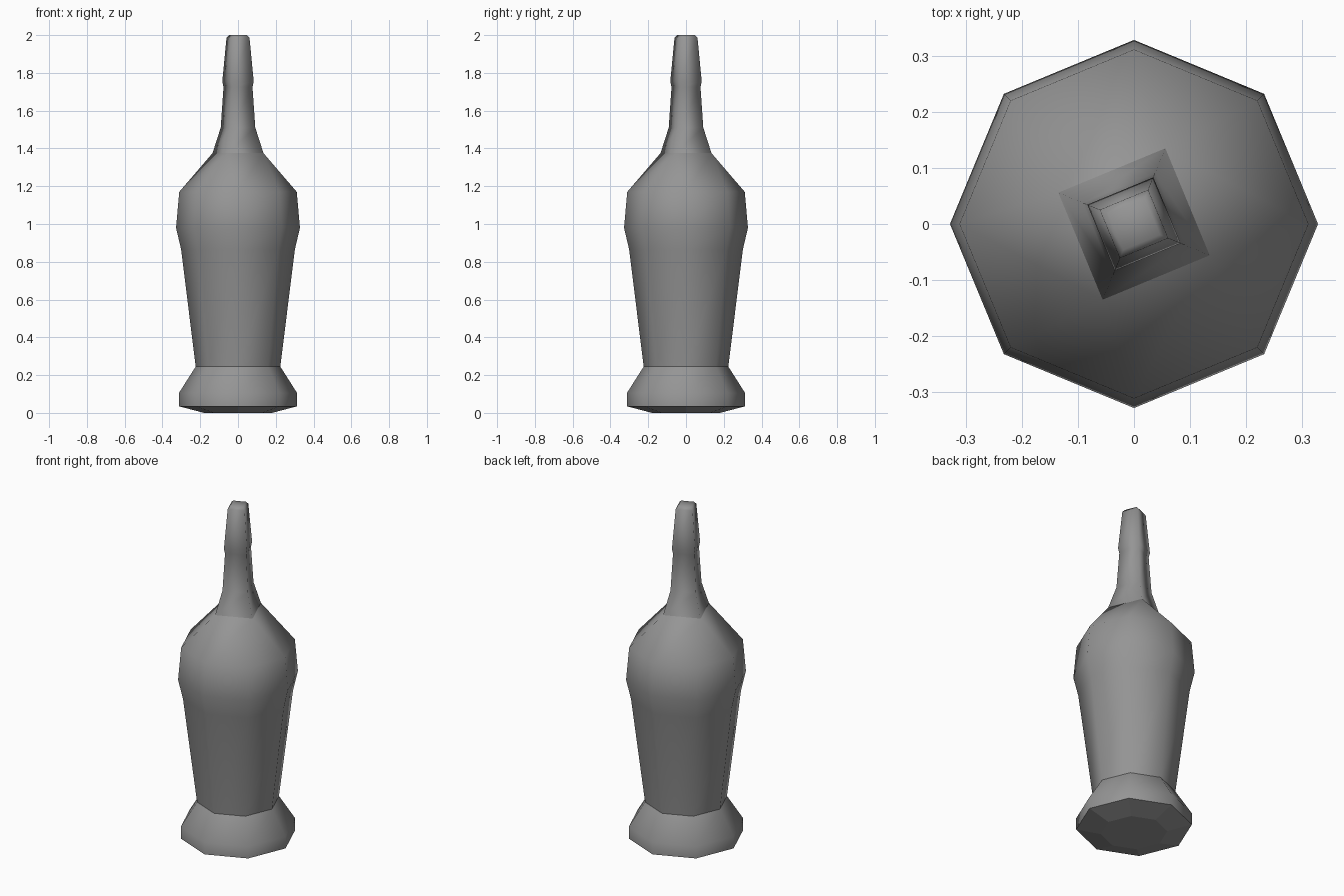
import bpy, bmesh, math

cube = bpy.data.objects.get("Cube")
if cube:
    bpy.data.objects.remove(cube, do_unlink=True)

grey = bpy.data.materials.new("plain grey")
grey.use_nodes = True
COLOUR = (0.3, 0.3, 0.3, 1)
grey.diffuse_color = COLOUR
grey.node_tree.nodes["Principled BSDF"].inputs["Base Color"].default_value = COLOUR


def ring(bm, sides, radius, z, turn=0.0):
    step = math.tau / sides
    return [bm.verts.new((radius * math.cos(turn + step * i),
                          radius * math.sin(turn + step * i), z)) for i in range(sides)]


def skin(bm, low, high):
    n = len(low)
    for i in range(n):
        j = (i + 1) % n
        bm.faces.new((low[i], low[j], high[j], high[i]))


def stack(bm, sides, profile, turn=0.0):
    rings = [ring(bm, sides, r, z, turn) for r, z in profile]
    for low, high in zip(rings, rings[1:]):
        skin(bm, low, high)
    return rings


def finish(bm, name, smooth=True):
    mesh = bpy.data.meshes.new(name)
    bm.to_mesh(mesh)
    bm.free()
    mesh.materials.append(grey)
    for face in mesh.polygons:
        face.use_smooth = smooth
    obj = bpy.data.objects.new(name, mesh)
    bpy.context.collection.objects.link(obj)
    return obj


TURN = math.radians(-22.5)   # the square neck is twisted against the octagonal body

# Underside: shallow chamfer closed by a flat octagon
bm = bmesh.new()
rings = stack(bm, 8, [(0.18, 0.0), (0.313, 0.035)])
bm.faces.new(rings[0][::-1])
finish(bm, "underside", smooth=False)

# Flared foot
bm = bmesh.new()
stack(bm, 8, [(0.313, 0.035), (0.313, 0.105), (0.224, 0.245)])
finish(bm, "foot")

# Body, with a shoulder that narrows from eight sides to four
bm = bmesh.new()
rings = stack(bm, 8, [(0.224, 0.245), (0.301, 0.865), (0.328, 0.98), (0.311, 1.17)])
shoulder = rings[-1]
collar = ring(bm, 4, 0.146, 1.375, TURN)
for k in range(4):
    a, b, c = shoulder[2 * k], shoulder[2 * k + 1], shoulder[(2 * k + 2) % 8]
    near, far = collar[k], collar[(k + 1) % 4]
    bm.faces.new((a, b, far, near))
    bm.faces.new((b, c, far))
finish(bm, "body")

# Square neck with a slight lip ridge
bm = bmesh.new()
rings = stack(bm, 4, [(0.146, 1.375), (0.099, 1.51), (0.083, 1.725),
                      (0.09, 1.755), (0.066, 1.985), (0.05, 2.0)], TURN)
bm.faces.new(rings[-1])
finish(bm, "neck")
